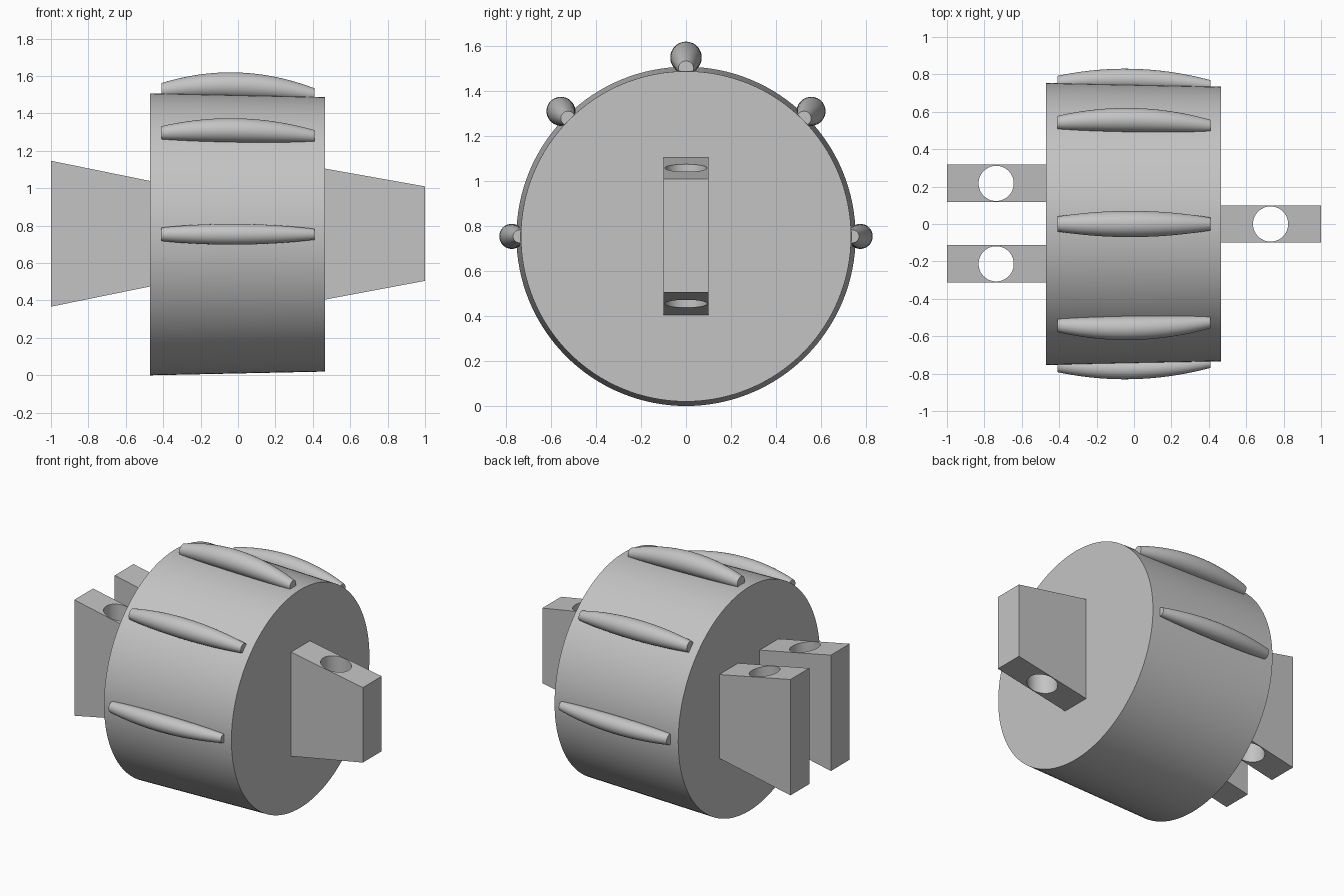
import bpy, bmesh, math
from mathutils import Vector

cube = bpy.data.objects.get("Cube")
if cube:
    bpy.data.objects.remove(cube, do_unlink=True)

AXIS_Z = 0.754

grey = bpy.data.materials.new("light_grey")
grey.use_nodes = True
colour = (0.55, 0.55, 0.55, 1)
grey.diffuse_color = colour
grey.node_tree.nodes["Principled BSDF"].inputs["Base Color"].default_value = colour


def finish(name, bm, smooth=True):
    """Turn a bmesh into a named grey object."""
    bmesh.ops.recalc_face_normals(bm, faces=bm.faces)
    mesh = bpy.data.meshes.new(name)
    bm.to_mesh(mesh)
    bm.free()
    mesh.materials.append(grey)
    obj = bpy.data.objects.new(name, mesh)
    bpy.context.collection.objects.link(obj)
    bpy.ops.object.select_all(action='DESELECT')
    obj.select_set(True)
    bpy.context.view_layer.objects.active = obj
    if smooth:
        bpy.ops.object.shade_smooth_by_angle(angle=math.radians(30))
    return obj


def loft(name, stations, sides):
    """Skin circles that face along x; each station is (centre, radius)."""
    bm = bmesh.new()
    rings = []
    for centre, radius in stations:
        ring = []
        for i in range(sides):
            a = math.tau * i / sides
            offset = Vector((0, math.sin(a), math.cos(a))) * radius
            ring.append(bm.verts.new(centre + offset))
        rings.append(ring)
    for r0, r1 in zip(rings, rings[1:]):
        for i in range(sides):
            j = (i + 1) % sides
            bm.faces.new((r0[i], r0[j], r1[j], r1[i]))
    bm.faces.new(rings[0])
    bm.faces.new(rings[-1])
    return finish(name, bm)


def lug(name, profile, y, hole_x):
    """Tapered plate, extruded along y, with a vertical pin hole."""
    bm = bmesh.new()
    face = bm.faces.new([bm.verts.new((x, y - 0.1, z)) for x, z in profile])
    ext = bmesh.ops.extrude_face_region(bm, geom=[face])
    moved = [v for v in ext["geom"] if isinstance(v, bmesh.types.BMVert)]
    bmesh.ops.translate(bm, verts=moved, vec=(0, 0.2, 0))
    body = finish(name, bm, smooth=False)

    bm = bmesh.new()
    bmesh.ops.create_cone(bm, cap_ends=True, segments=64,
                          radius1=0.094, radius2=0.094, depth=3)
    bmesh.ops.translate(bm, verts=bm.verts, vec=(hole_x, y, AXIS_Z))
    cutter = finish("pin_hole_cutter", bm, smooth=False)
    cutter.hide_render = True

    cut = body.modifiers.new("pin_hole", 'BOOLEAN')
    cut.operation = 'DIFFERENCE'
    cut.solver = 'EXACT'
    cut.object = cutter
    cutter.select_set(False)
    body.select_set(True)
    bpy.context.view_layer.objects.active = body
    bpy.ops.object.modifier_apply(modifier=cut.name)
    bpy.data.objects.remove(cutter, do_unlink=True)
    bpy.ops.object.shade_smooth_by_angle(angle=math.radians(30))


# Slightly tapered drum
loft("drum", [(Vector((-0.47, 0, AXIS_Z)), 0.754),
              (Vector((0.465, 0, AXIS_Z)), 0.734)], 128)


def grip(name, angle, start, end, lift, r_start, r_end, bulge):
    """Bulging grip rib along the drum, at an angle from the top."""
    out = Vector((0, math.sin(angle), math.cos(angle)))
    steps = 24
    stations = []
    for i in range(steps + 1):
        t = i / steps
        arch = 4 * t * (1 - t)
        reach = start + (end - start) * t + lift * arch
        radius = r_start + (r_end - r_start) * t + bulge * arch
        centre = Vector((-0.41 + 0.82 * t, 0, AXIS_Z)) + out * reach
        stations.append((centre, radius))
    loft(name, stations, 40)


# Grip ribs: one on top, mirrored pairs on the shoulders and sides
grip("top_grip", 0, 0.768, 0.746, 0.038, 0.040, 0.034, 0.033)
for side, s in (("front", -1), ("back", 1)):
    grip(side + "_shoulder_grip", s * math.pi / 4,
         0.766, 0.742, 0.032, 0.036, 0.032, 0.030)
    grip(side + "_side_grip", s * math.pi / 2,
         0.756, 0.740, 0.026, 0.036, 0.029, 0.023)

# Single lug on one end, a pair of lugs on the other
lug("single_lug", [(0.455, 0.403), (1, 0.505), (1, 1.01), (0.455, 1.107)], 0, 0.73)
pair = [(-1, 0.367), (-0.46, 0.477), (-0.46, 1.037), (-1, 1.147)]
lug("front_pair_lug", pair, -0.213, -0.737)
lug("back_pair_lug", pair, 0.217, -0.737)
